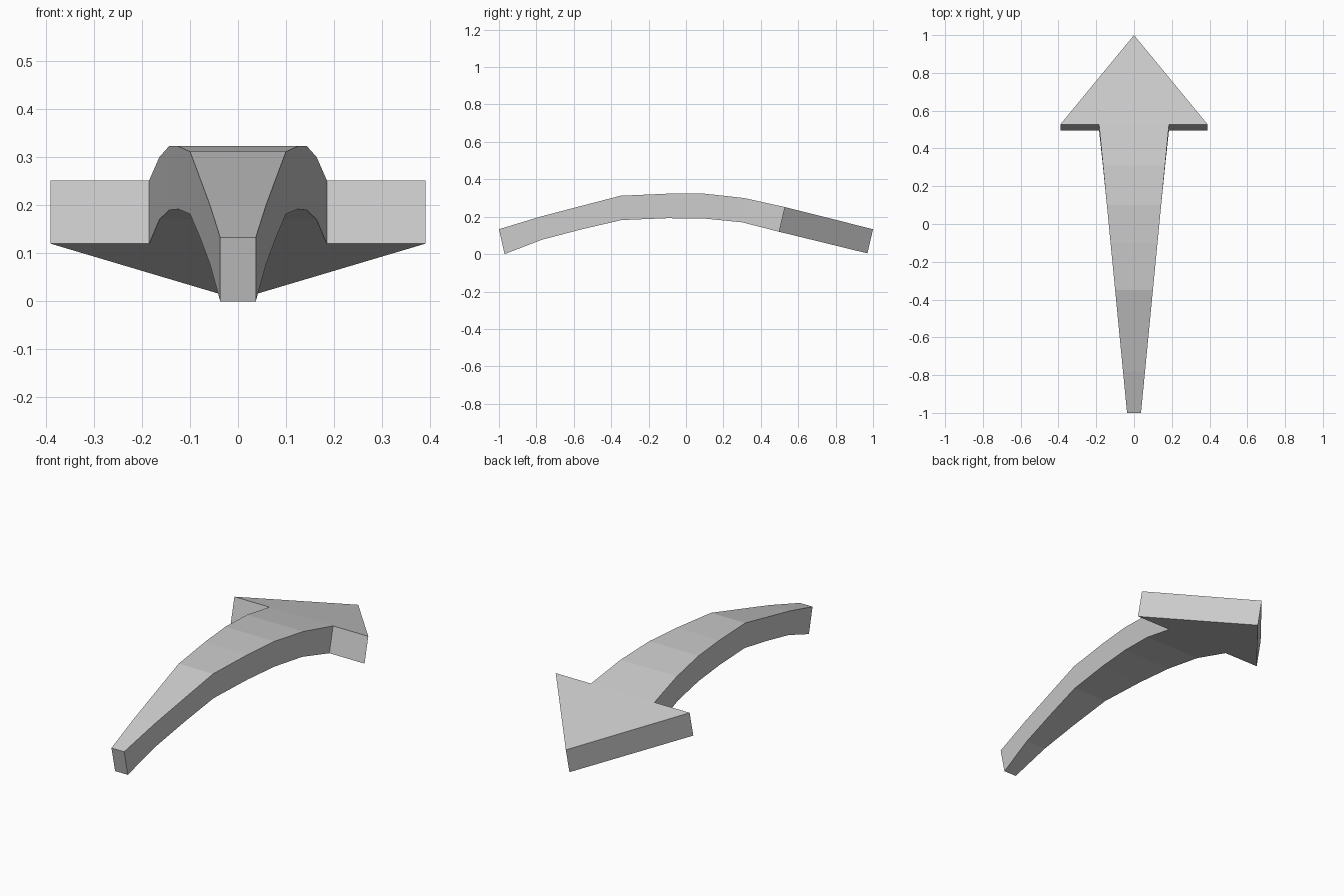
import bpy
import bmesh

cube = bpy.data.objects.get("Cube")
if cube:
    bpy.data.objects.remove(cube, do_unlink=True)

grey = bpy.data.materials.new("light_grey")
grey.use_nodes = True
colour = (0.6, 0.6, 0.6, 1)
grey.diffuse_color = colour
grey.node_tree.nodes["Principled BSDF"].inputs["Base Color"].default_value = colour

# Side profile of the bent slab, tail to neck: (y, z)
TOP = [(-1, 0.133), (-0.78, 0.2), (-0.57, 0.255), (-0.35, 0.312),
       (-0.1, 0.323), (0.1, 0.323), (0.31, 0.3), (0.527, 0.252)]
BOTTOM = [(-0.97, 0), (-0.77, 0.077), (-0.56, 0.132), (-0.345, 0.182),
          (-0.1, 0.192), (0.1, 0.19), (0.3, 0.17), (0.496, 0.12)]
TIP_TOP, TIP_BOTTOM = (1, 0.133), (0.97, 0.004)
TAIL_HALF, NECK_HALF, HEAD_HALF = 0.037, 0.185, 0.39

bm = bmesh.new()


def ring(half, top, bottom):
    """Four corners: top left, top right, bottom right, bottom left."""
    return [bm.verts.new((x, *p)) for x, p in
            ((half, top), (-half, top), (-half, bottom), (half, bottom))]


# Tapered curved shaft
rings = []
for top, bottom in zip(TOP, BOTTOM):
    t = (top[0] - TOP[0][0]) / (TOP[-1][0] - TOP[0][0])
    rings.append(ring(TAIL_HALF + t * (NECK_HALF - TAIL_HALF), top, bottom))
for a, b in zip(rings, rings[1:]):
    for i in range(4):
        j = (i + 1) % 4
        bm.faces.new((a[i], a[j], b[j], b[i]))
bm.faces.new(rings[0])

# Triangular head, joined to the shaft at the neck
neck = rings[-1]
barb = ring(HEAD_HALF, TOP[-1], BOTTOM[-1])
tip_top = bm.verts.new((0, *TIP_TOP))
tip_bottom = bm.verts.new((0, *TIP_BOTTOM))
bm.faces.new((barb[0], neck[0], neck[1], barb[1], tip_top))
bm.faces.new((barb[3], neck[3], neck[2], barb[2], tip_bottom))
for top, bottom in ((0, 3), (1, 2)):
    bm.faces.new((neck[top], barb[top], barb[bottom], neck[bottom]))
    bm.faces.new((barb[top], tip_top, tip_bottom, barb[bottom]))

bmesh.ops.recalc_face_normals(bm, faces=bm.faces)
mesh = bpy.data.meshes.new("curved_arrow")
bm.to_mesh(mesh)
bm.free()
mesh.materials.append(grey)
bpy.context.collection.objects.link(bpy.data.objects.new("curved_arrow", mesh))
